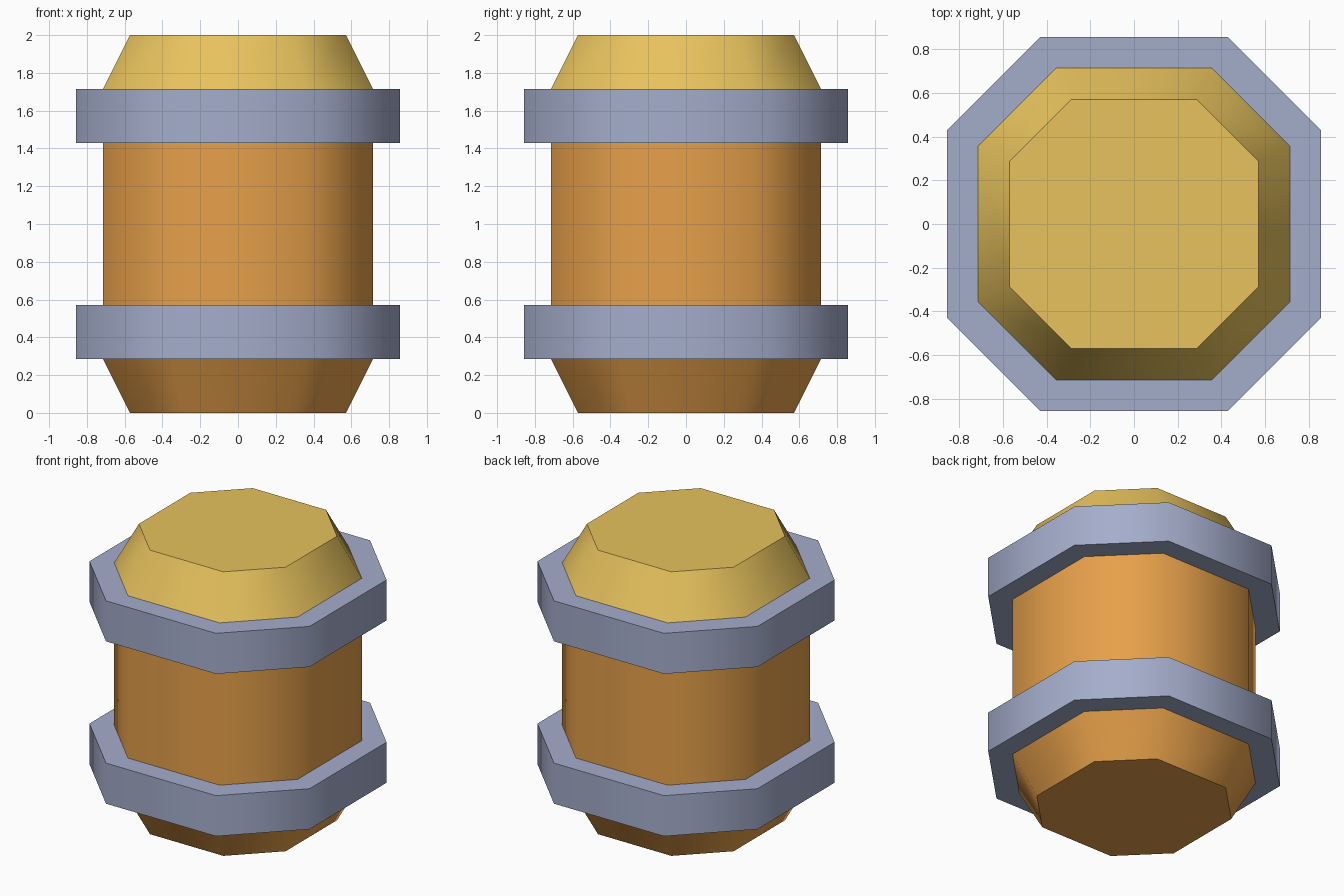
import bpy, bmesh, math

if "Cube" in bpy.data.objects:
    bpy.data.objects.remove(bpy.data.objects["Cube"])

U = 1 / 7  # grid unit of the design


def material(name, rgb):
    def lin(c):
        c /= 255
        return c / 12.92 if c <= 0.04045 else ((c + 0.055) / 1.055) ** 2.4
    m = bpy.data.materials.new(name)
    m.diffuse_color = (*[lin(c) for c in rgb], 1)
    m.use_nodes = True
    m.node_tree.nodes["Principled BSDF"].inputs["Base Color"].default_value = m.diffuse_color
    return m


def octagon(r):
    # eight corners: straight sides as long as the half width, 45 degree corners
    h = r / 2
    return [(h, -r), (r, -h), (r, h), (h, r), (-h, r), (-r, h), (-r, -h), (-h, -r)]


def prism(name, r0, z0, r1, z1, mat):
    """Octagonal prism or frustum, smooth around the sides, sharp at the rims."""
    bm = bmesh.new()
    low = [bm.verts.new((x * U, y * U, z0 * U)) for x, y in octagon(r0)]
    high = [bm.verts.new((x * U, y * U, z1 * U)) for x, y in octagon(r1)]
    bm.faces.new(low[::-1])
    bm.faces.new(high)
    for i in range(8):
        j = (i + 1) % 8
        bm.faces.new((low[i], low[j], high[j], high[i]))
    bm.normal_update()
    for f in bm.faces:
        f.smooth = True
    for e in bm.edges:
        e.smooth = e.calc_face_angle() < math.radians(50)
    me = bpy.data.meshes.new(name)
    bm.to_mesh(me)
    bm.free()
    me.materials.append(mat)
    ob = bpy.data.objects.new(name, me)
    bpy.context.collection.objects.link(ob)
    return ob


orange = material("orange wood", (236, 164, 76))
yellow = material("yellow lid", (231, 194, 93))
metal = material("blue grey metal", (164, 173, 203))

# Barrel body with tapered foot and lid
prism("barrel_foot", 4, 0, 5, 2, orange)
prism("barrel_body", 5, 4, 5, 10, orange)
prism("barrel_lid", 5, 12, 4, 14, yellow)

# Metal hoops
for name, z in (("lower_hoop", 2), ("upper_hoop", 10)):
    prism(name, 6, z, 6, z + 2, metal)
